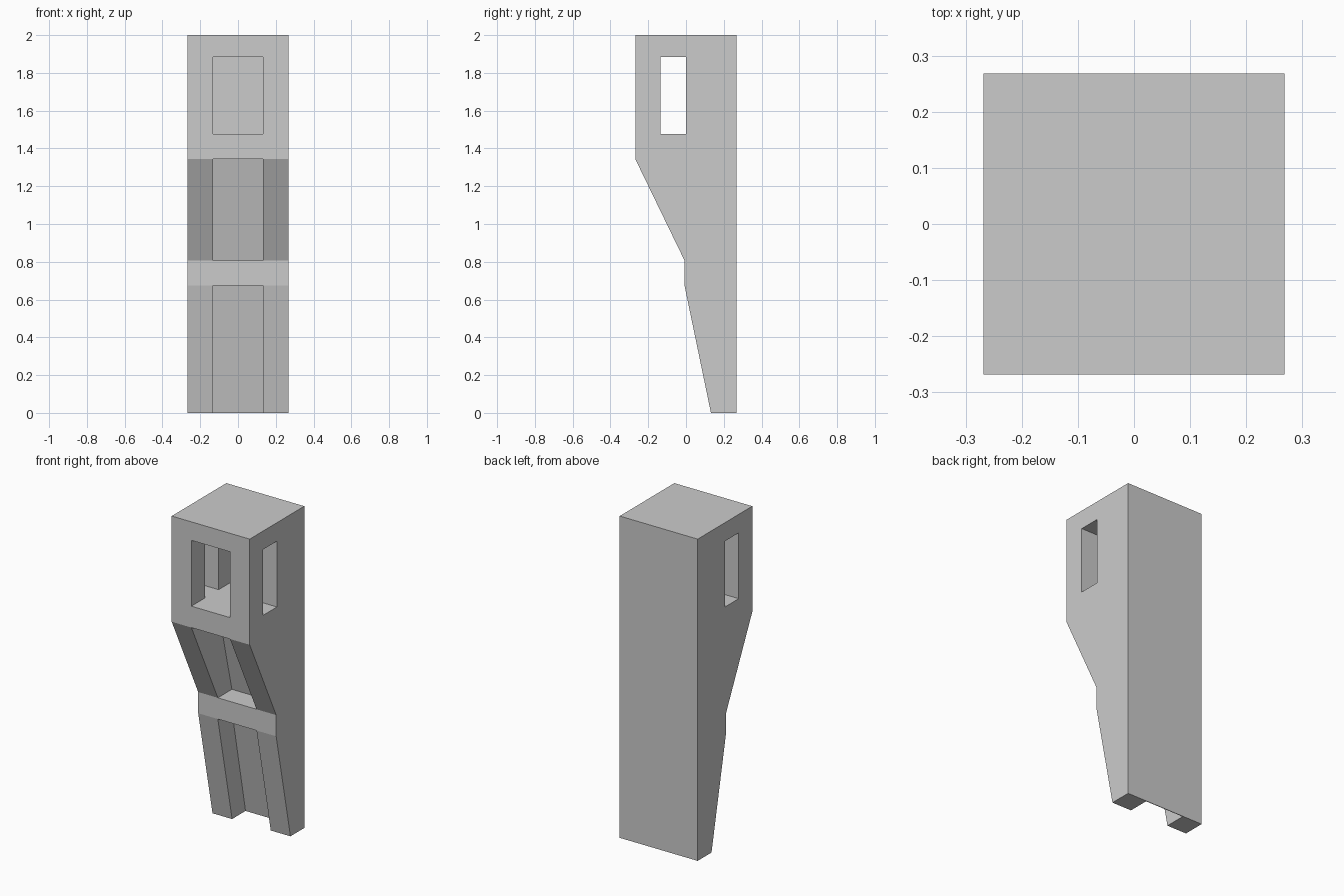
import bpy, bmesh
from mathutils import Vector

if "Cube" in bpy.data.objects:
    bpy.data.objects.remove(bpy.data.objects["Cube"])

W = 0.268      # half width of the block
H = 0.133      # half width of the recesses


def prism(name, pts, lo, hi, axis):
    """Extrude a 2D profile: axis 'x' takes (y, z) points, axis 'z' takes (x, y)."""
    bm = bmesh.new()
    place = (lambda p: (lo, p[0], p[1])) if axis == 'x' else (lambda p: (p[0], p[1], lo))
    face = bm.faces.new([bm.verts.new(place(p)) for p in pts])
    ext = bmesh.ops.extrude_face_region(bm, geom=[face])
    step = Vector((hi - lo, 0, 0)) if axis == 'x' else Vector((0, 0, hi - lo))
    bmesh.ops.translate(bm, vec=step,
                        verts=[v for v in ext['geom'] if isinstance(v, bmesh.types.BMVert)])
    bmesh.ops.recalc_face_normals(bm, faces=bm.faces)
    mesh = bpy.data.meshes.new(name)
    bm.to_mesh(mesh)
    bm.free()
    ob = bpy.data.objects.new(name, mesh)
    bpy.context.collection.objects.link(ob)
    return ob


# Main bracket block: side profile with two tapers and a small step
body = prism("bracket_column",
             [(W, 0), (W, 2), (-W, 2), (-W, 1.343), (-0.008, 0.807),
              (-0.008, 0.675), (0.132, 0)], -W, W, 'x')

cutters = [
    # Upper window: front pocket crossed by a side-to-side tunnel
    prism("window_cutter",
          [(-H, -0.4), (H, -0.4), (H, -0.135), (0.4, -0.135), (0.4, 0), (H, 0),
           (H, 0.134), (-H, 0.134), (-H, 0), (-0.4, 0), (-0.4, -0.135), (-H, -0.135)],
          1.476, 1.885, 'z'),
    # Middle recess with sloped back
    prism("middle_recess_cutter",
          [(-0.4, 0.807), (0.13, 0.807), (0, 1.343), (-0.4, 1.343)], -H, H, 'x'),
    # Lower channel between the feet
    prism("lower_channel_cutter",
          [(-0.4, -0.1), (0.264, -0.1), (0.264, 0), (0.13, 0.675), (-0.4, 0.675)],
          -H, H, 'x'),
]

# Cut, apply and remove the helpers
bpy.context.view_layer.objects.active = body
for c in cutters:
    c.hide_render = True
    mod = body.modifiers.new(c.name, 'BOOLEAN')
    mod.operation = 'DIFFERENCE'
    mod.solver = 'EXACT'
    mod.object = c
    bpy.ops.object.modifier_apply(modifier=mod.name)
    bpy.data.objects.remove(c)
